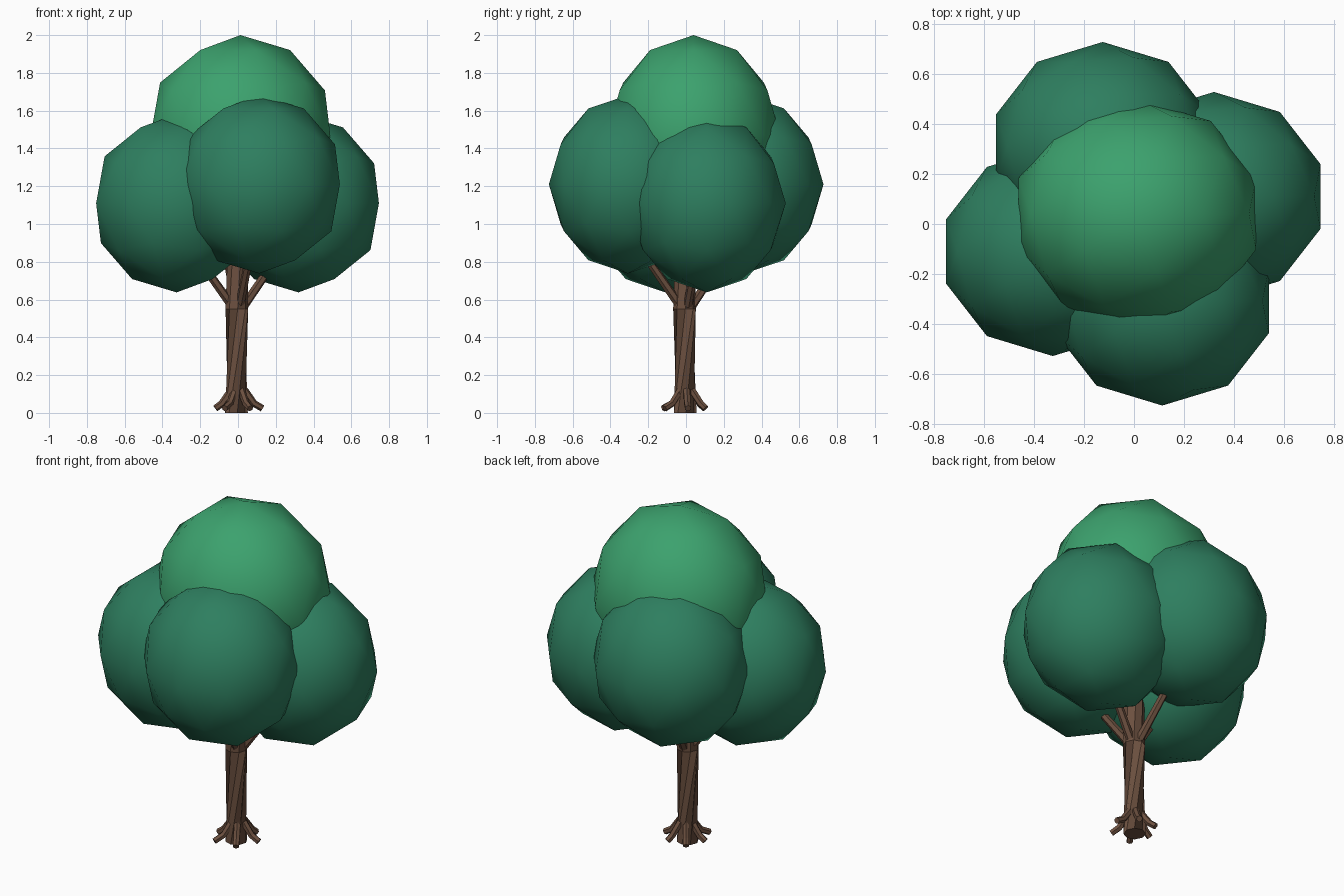
import bpy, bmesh
from math import cos, sin, radians
from mathutils import Vector

if "Cube" in bpy.data.objects:
    bpy.data.objects.remove(bpy.data.objects["Cube"])


def material(name, rgb):
    m = bpy.data.materials.new(name)
    m.diffuse_color = (*rgb, 1)
    m.use_nodes = True
    m.node_tree.nodes["Principled BSDF"].inputs["Base Color"].default_value = m.diffuse_color
    return m


BARK = material("bark", (0.15, 0.08, 0.05))
DARK = material("dark_leaves", (0.027, 0.21, 0.115))
LIGHT = material("light_leaves", (0.045, 0.36, 0.155))


def foliage(name, centre, radii, mat):
    bpy.ops.mesh.primitive_ico_sphere_add(subdivisions=2, radius=1, location=centre)
    ob = bpy.context.object
    ob.name = name
    ob.scale = radii
    bpy.ops.object.transform_apply(location=False, rotation=False, scale=True)
    ob.data.materials.append(mat)
    bpy.ops.object.shade_smooth()


def limb(name, points, radii, sides):
    """Faceted tube swept through points."""
    pts = [Vector(p) for p in points]
    bm = bmesh.new()
    rings = []
    for i, p in enumerate(pts):
        d = pts[min(i + 1, len(pts) - 1)] - pts[max(i - 1, 0)]
        q = d.to_track_quat('Z', 'Y')
        rings.append([bm.verts.new(p + q @ Vector((radii[i] * cos(a), radii[i] * sin(a), 0)))
                      for a in (radians(360 * (k + 0.5) / sides) for k in range(sides))])
    for a, b in zip(rings, rings[1:]):
        for k in range(sides):
            n = (k + 1) % sides
            bm.faces.new((a[k], a[n], b[n], b[k]))
    bm.faces.new(rings[0][::-1])
    bm.faces.new(rings[-1])
    me = bpy.data.meshes.new(name)
    bm.to_mesh(me)
    bm.free()
    me.materials.append(BARK)
    ob = bpy.data.objects.new(name, me)
    bpy.context.collection.objects.link(ob)


# Canopy: four lower clumps around a lighter crown
lower = {"left": (-0.325, -0.11, 1.11), "right": (0.32, 0.11, 1.11),
         "front": (0.113, -0.308, 1.21), "back": (-0.125, 0.31, 1.21)}
for side, c in lower.items():
    foliage("leaf_clump_" + side, c, (0.448, 0.418, 0.472), DARK)
foliage("leaf_crown", (0.013, 0.04, 1.47), (0.5, 0.46, 0.53), LIGHT)

# Trunk
limb("trunk", [(-0.008, -0.004, 0), (-0.006, -0.008, 0.55), (0, 0, 1.1)],
     [0.06, 0.06, 0.055], 8)

# Branches reaching into each clump
for side, tip in {"left": (-0.27, -0.07, 0.9), "right": (0.26, 0.07, 0.9),
                  "front": (0.07, -0.25, 0.88), "back": (-0.07, 0.24, 0.88)}.items():
    t = Vector(tip)
    out = Vector((t.x, t.y, 0)).normalized() * 0.035
    limb("branch_" + side, [(out.x, out.y, 0.57), t], [0.024, 0.02], 6)

# Bent roots around the base
for i, (deg, reach) in enumerate([(5, 0.13), (65, 0.115), (125, 0.12), (185, 0.12),
                                  (240, 0.14), (300, 0.13)]):
    u = Vector((cos(radians(deg)), sin(radians(deg)), 0))
    limb(f"root_{i + 1}", [u * 0.035 + Vector((0, 0, 0.12)),
                           u * 0.085 + Vector((0, 0, 0.05)),
                           u * reach + Vector((0, 0, 0.024))], [0.02, 0.019, 0.018], 6)
